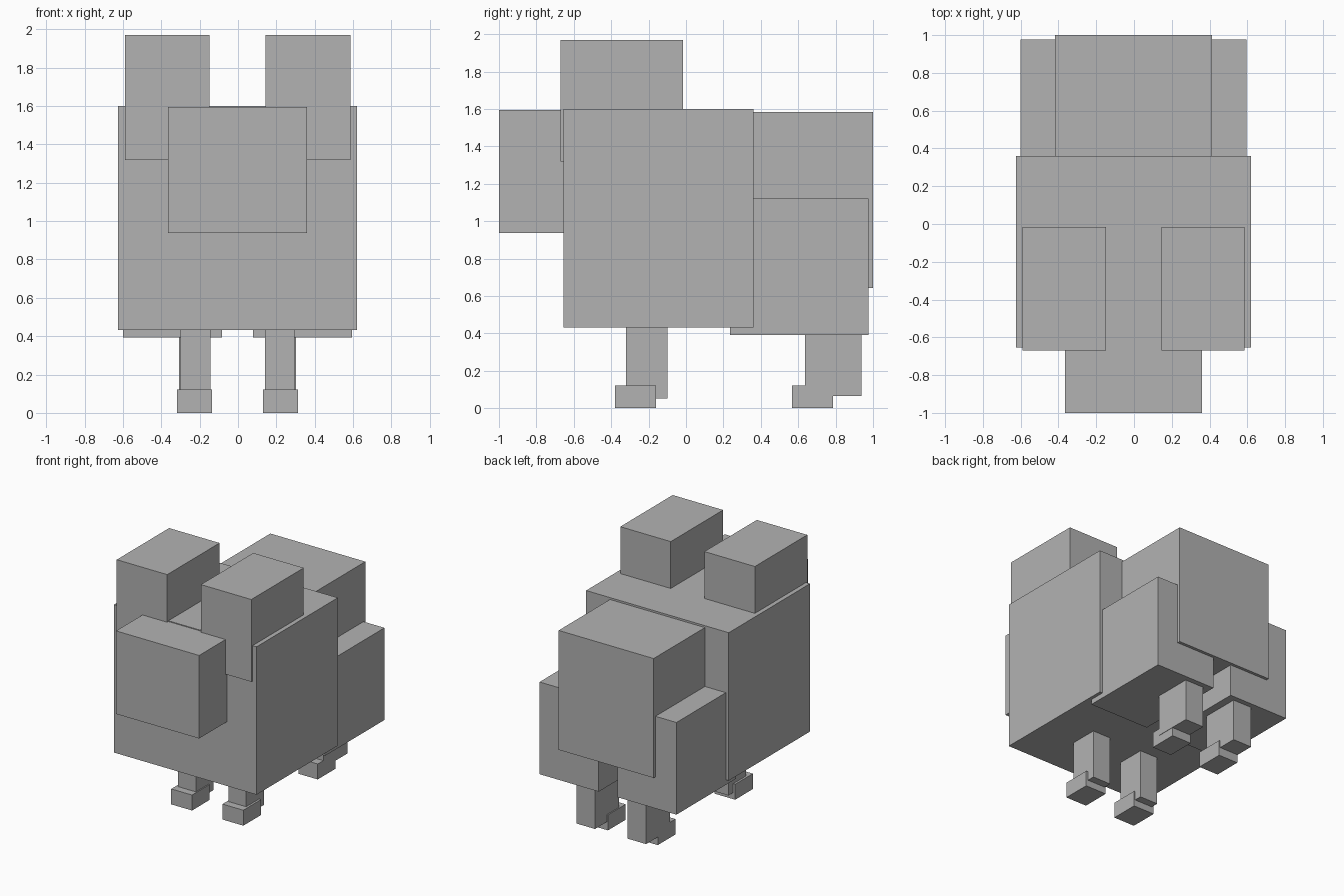
import bpy
import bmesh
from mathutils import Vector

if "Cube" in bpy.data.objects:
    bpy.data.objects.remove(bpy.data.objects["Cube"])

CX = -0.0025  # mirror plane of the animal

grey = bpy.data.materials.new("plain_grey")
grey.diffuse_color = (0.448, 0.448, 0.448, 1)
grey.use_nodes = True
grey.node_tree.nodes["Principled BSDF"].inputs["Base Color"].default_value = grey.diffuse_color


def box(name, x, y, z):
    """Axis-aligned block from (min, max) ranges."""
    lo, hi = Vector((x[0], y[0], z[0])), Vector((x[1], y[1], z[1]))
    bm = bmesh.new()
    bmesh.ops.create_cube(bm, size=1)
    for v in bm.verts:
        v.co = Vector(a * b for a, b in zip(v.co, hi - lo))
    mesh = bpy.data.meshes.new(name)
    bm.to_mesh(mesh)
    bm.free()
    mesh.materials.append(grey)
    obj = bpy.data.objects.new(name, mesh)
    obj.location = (lo + hi) / 2
    bpy.context.collection.objects.link(obj)


def centred(name, half_width, y, z):
    box(name, (CX - half_width, CX + half_width), y, z)


def pair(name, inner, outer, y, z):
    box(name + "_left", (CX + inner, CX + outer), y, z)
    box(name + "_right", (CX - outer, CX - inner), y, z)


# Trunk, head and rump
centred("body", 0.623, (-0.655, 0.36), (0.432, 1.60))
centred("head", 0.363, (-1.0, -0.60), (0.938, 1.594))
centred("rump", 0.415, (0.30, 1.0), (0.642, 1.585))

# Ears and hind thighs
pair("ear", 0.147, 0.588, (-0.67, -0.016), (1.32, 1.97))
pair("thigh", 0.081, 0.598, (0.235, 0.977), (0.392, 1.12))

# Legs and feet
pair("front_leg", 0.142, 0.298, (-0.32, -0.10), (0.052, 0.50))
pair("front_foot", 0.133, 0.315, (-0.38, -0.16), (0.0, 0.122))
pair("hind_leg", 0.142, 0.305, (0.637, 0.937), (0.066, 0.45))
pair("hind_foot", 0.133, 0.302, (0.567, 0.787), (0.0, 0.122))
